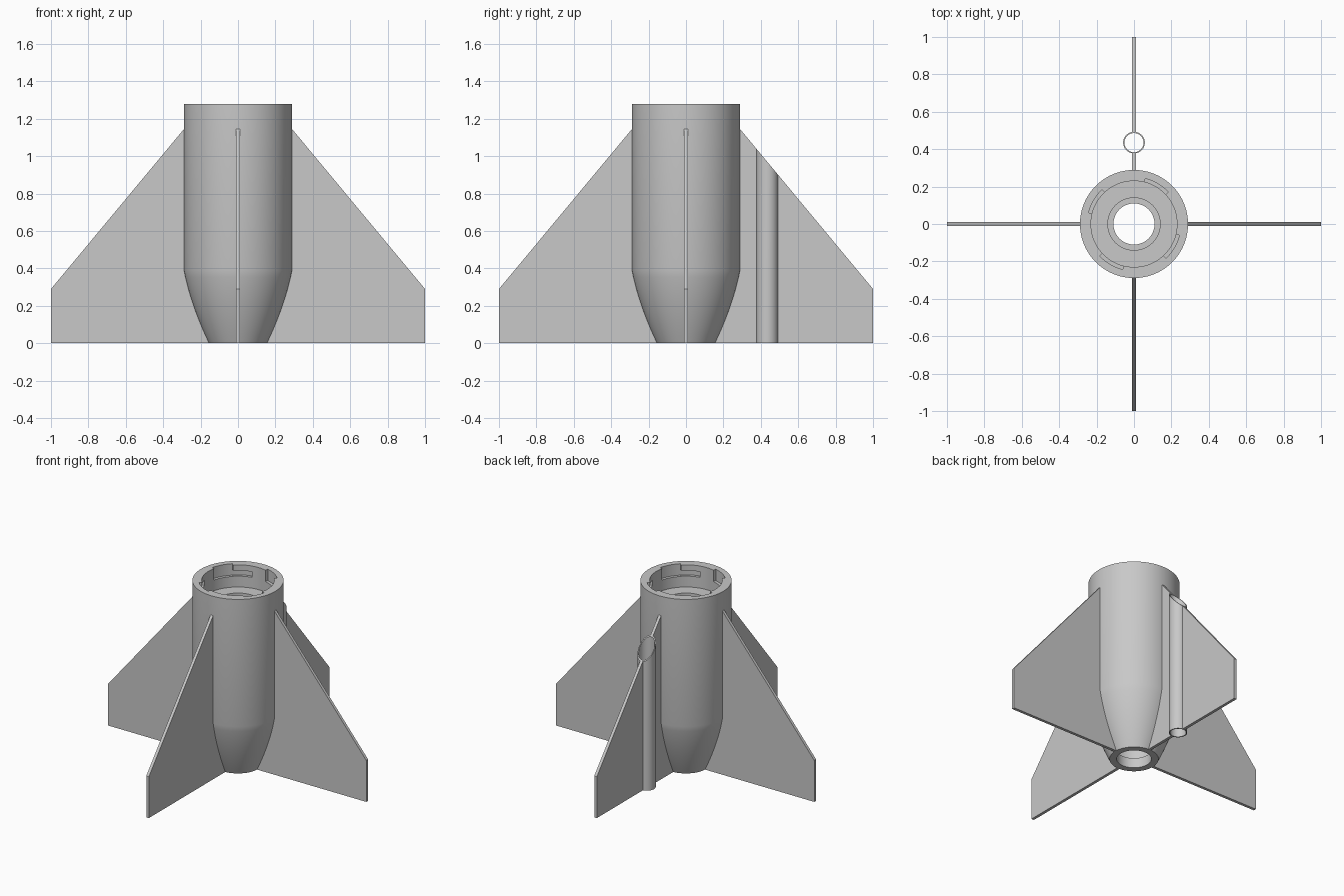
import bpy, bmesh
from math import sin, cos, radians, pi

cube = bpy.data.objects.get("Cube")
if cube:
    bpy.data.objects.remove(cube, do_unlink=True)

grey = bpy.data.materials.new("light_grey")
grey.use_nodes = True
grey.diffuse_color = (0.58, 0.58, 0.58, 1)
grey.node_tree.nodes["Principled BSDF"].inputs["Base Color"].default_value = (0.58, 0.58, 0.58, 1)

R = 0.289            # body radius
TOP = 1.28
FIN_TOP, FIN_TIP = 1.145, 0.29
THICK = 0.02
TUBE_Y, TUBE_R, TUBE_IN = 0.435, 0.058, 0.051


def finish(bm, name, smooth=True):
    bmesh.ops.recalc_face_normals(bm, faces=bm.faces)
    mesh = bpy.data.meshes.new(name)
    bm.to_mesh(mesh)
    bm.free()
    mesh.materials.append(grey)
    ob = bpy.data.objects.new(name, mesh)
    bpy.context.collection.objects.link(ob)
    if smooth:
        smooth_by_angle(ob)
    return ob


def smooth_by_angle(ob):
    bpy.ops.object.select_all(action='DESELECT')
    ob.select_set(True)
    bpy.context.view_layer.objects.active = ob
    bpy.ops.object.shade_smooth_by_angle(angle=radians(30))


def lathe(profile, segments, height=None, centre_y=0.0):
    """Spin a closed (radius, z) loop; height(y) overrides any z above 0."""
    bm = bmesh.new()
    rings = []
    for i in range(segments):
        a = 2 * pi * i / segments
        ring = []
        for r, z in profile:
            y = centre_y + r * sin(a)
            ring.append(bm.verts.new((r * cos(a), y, height(y) if height and z > 0 else z)))
        rings.append(ring)
    n = len(profile)
    for i in range(segments):
        p, q = rings[i], rings[(i + 1) % segments]
        for j in range(n):
            k = (j + 1) % n
            bm.faces.new((p[j], q[j], q[k], p[k]))
    return bm


def slope(r):
    """Height of the swept fin edge at distance r from the axis."""
    return FIN_TOP + (r - R) * (FIN_TIP - FIN_TOP) / (1 - R)


def sector_cutter(name, start, end, r0, r1, z0, z1, steps=10):
    """Four ring sectors, a quarter turn apart."""
    bm = bmesh.new()
    for k in range(4):
        angles = [radians(start + (end - start) * i / steps + 90 * k) for i in range(steps + 1)]
        loop = [(r1 * cos(a), r1 * sin(a)) for a in angles]
        loop += [(r0 * cos(a), r0 * sin(a)) for a in reversed(angles)]
        face = bm.faces.new([bm.verts.new((x, y, z0)) for x, y in loop])
        new = bmesh.ops.extrude_face_region(bm, geom=[face])["geom"]
        for v in new:
            if isinstance(v, bmesh.types.BMVert):
                v.co.z = z1
    ob = finish(bm, name, smooth=False)
    ob.hide_render = True
    return ob


# Body shell: curved boat tail, straight wall, socket and stepped bore
tail = []
for i in range(11):
    t = i / 10
    tail.append(((1 - t) ** 2 * 0.155 + 2 * t * (1 - t) * 0.255 + t * t * R,
                 2 * t * (1 - t) * 0.21 + t * t * 0.39))
bore = [(R, TOP), (0.23, TOP), (0.23, 1.125), (0.14, 1.125), (0.14, 0.07), (0.11, 0.07), (0.11, 0)]
body = finish(lathe(tail + bore, 96), "body_shell", smooth=False)

# Bayonet lock: four entry slots with side grooves
cutters = [sector_cutter("entry_slot_cutter", 43, 76, 0.19, 0.25, 1.2, 1.32),
           sector_cutter("lock_groove_cutter", 12, 45, 0.19, 0.249, 1.201, 1.24)]
for cutter in cutters:
    mod = body.modifiers.new(cutter.name, 'BOOLEAN')
    mod.operation = 'DIFFERENCE'
    mod.solver = 'EXACT'
    mod.object = cutter
    bpy.context.view_layer.objects.active = body
    bpy.ops.object.modifier_apply(modifier=mod.name)
for cutter in cutters:
    bpy.data.objects.remove(cutter, do_unlink=True)
smooth_by_angle(body)


# Fins: thin swept plates
def fin(name, outline, turns):
    bm = bmesh.new()
    face = bm.faces.new([bm.verts.new((r, -THICK / 2, z)) for r, z in outline])
    new = bmesh.ops.extrude_face_region(bm, geom=[face])["geom"]
    for v in new:
        if isinstance(v, bmesh.types.BMVert):
            v.co.y = THICK / 2
    ob = finish(bm, name, smooth=False)
    ob.rotation_euler.z = turns * pi / 2
    return ob


root = [(0.28, slope(0.28)), (0.2, 0.2), (0.13, 0)]
tip = [(1, 0), (1, FIN_TIP)]
for name, turns in (("left_fin", 0), ("right_fin", 2), ("front_fin", 3)):
    fin(name, root + tip, turns)

# Back fin is split by the guide tube
a, b = TUBE_Y - 0.055, TUBE_Y + 0.055
fin("back_fin_inner", root + [(a, 0), (a, slope(a))], 1)
fin("back_fin_outer", [(b, slope(b)), (b, 0)] + tip, 1)

# Guide tube, its top cut along the fin slope
finish(lathe([(TUBE_R, 0), (TUBE_R, 1), (TUBE_IN, 1), (TUBE_IN, 0)], 48,
             height=slope, centre_y=TUBE_Y), "guide_tube")
